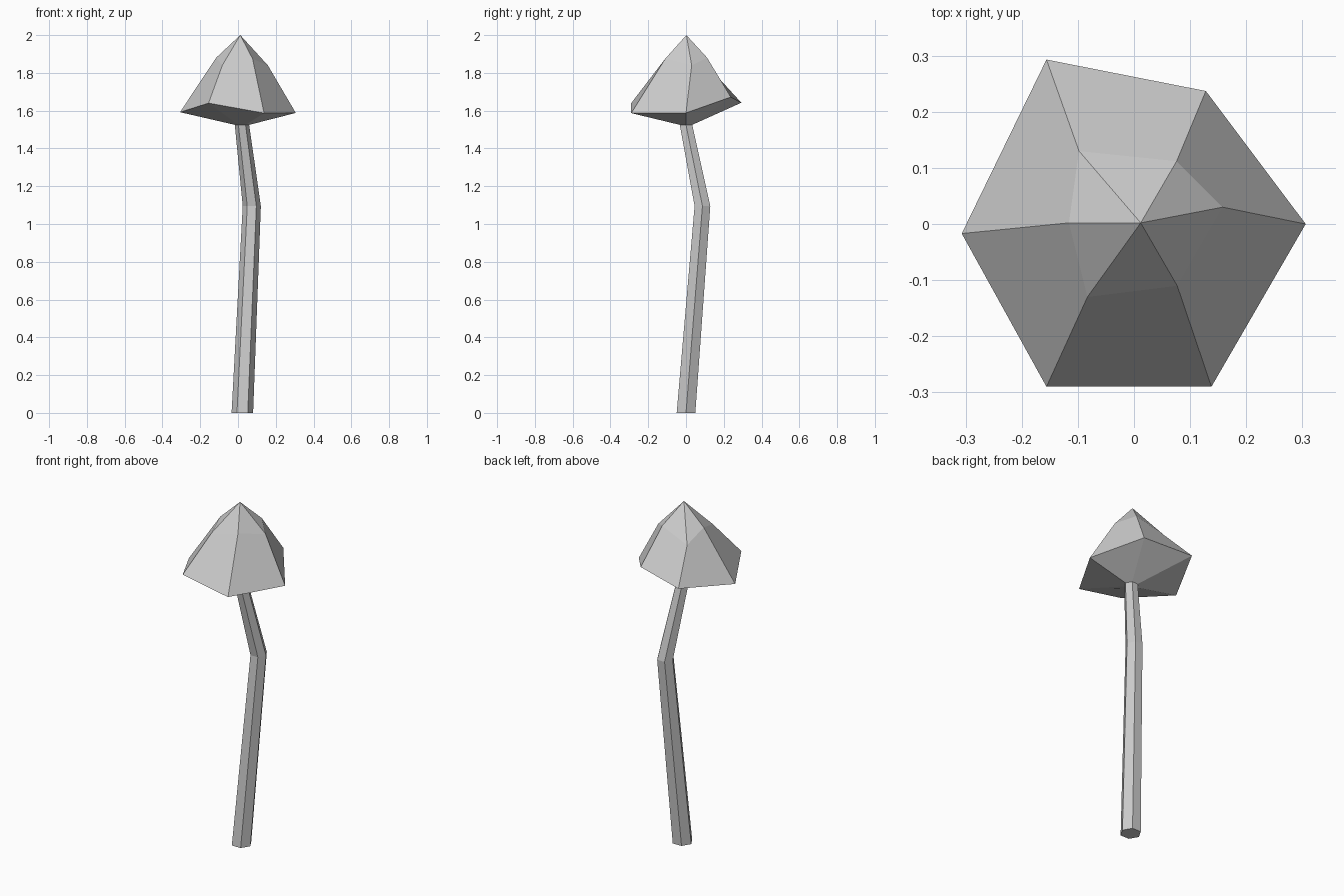
import bpy, bmesh, math

if "Cube" in bpy.data.objects:
    bpy.data.objects.remove(bpy.data.objects["Cube"])


def hexagon(x, y, z, r):
    """Six-sided ring with a corner on +x, counter-clockwise."""
    return [(x + r * math.cos(i * math.pi / 3), y + r * math.sin(i * math.pi / 3), z)
            for i in range(6)]


def loft(name, rings, cap_start=False, tip=None):
    """Skin rings from bottom to top, optionally closing the start and adding a tip."""
    bm = bmesh.new()
    loops = [[bm.verts.new(p) for p in ring] for ring in rings]
    n = len(loops[0])
    for a, b in zip(loops, loops[1:]):
        for i in range(n):
            j = (i + 1) % n
            bm.faces.new((a[i], a[j], b[j], b[i]))
    if cap_start:
        bm.faces.new(loops[0][::-1])
    if tip:
        t = bm.verts.new(tip)
        for i in range(n):
            bm.faces.new((loops[-1][i], loops[-1][(i + 1) % n], t))
    bmesh.ops.recalc_face_normals(bm, faces=bm.faces[:])
    mesh = bpy.data.meshes.new(name)
    bm.to_mesh(mesh)
    bm.free()
    obj = bpy.data.objects.new(name, mesh)
    bpy.context.collection.objects.link(obj)
    return obj


# Bent, tapering stem
neck = hexagon(0.021, 0, 1.525, 0.038)
loft("stem", [hexagon(0.023, 0, 0, 0.057), hexagon(0.073, 0.087, 1.095, 0.048), neck],
     cap_start=True)

# Faceted, irregular cap: underside, rim, shoulder, tip
rim = [(0.306, 0, 1.588), (0.128, 0.237, 1.672), (-0.156, 0.293, 1.642),
       (-0.307, -0.017, 1.592), (-0.156, -0.29, 1.64), (0.138, -0.29, 1.587)]
shoulder = [(0.158, 0.03, 1.84), (0.076, 0.112, 1.88), (-0.098, 0.13, 1.82),
            (-0.116, 0.002, 1.88), (-0.083, -0.13, 1.84), (0.077, -0.11, 1.875)]
loft("cap", [neck, rim, shoulder], tip=(0.012, 0.002, 2.0))
